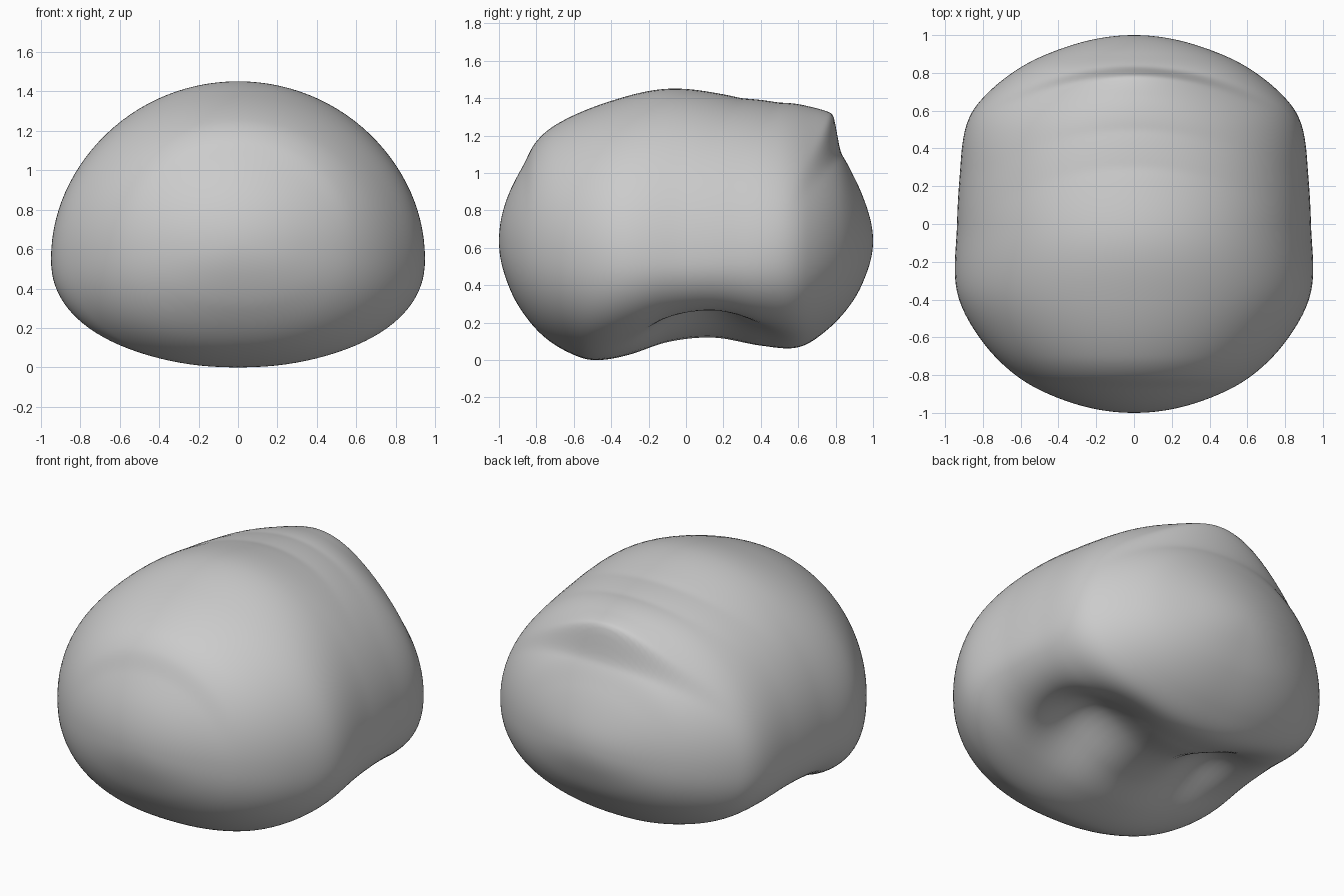
import bpy, bmesh, math

if "Cube" in bpy.data.objects:
    bpy.data.objects.remove(bpy.data.objects["Cube"])

# Profiles as (y, value): roof line, underside line, half width seen from above
ROOF = [(-1, .64), (-.96, .86), (-.87, 1.045), (-.81, 1.16), (-.7, 1.26), (-.4, 1.39),
        (-.1, 1.455), (.2, 1.425), (.5, 1.34), (.68, 1.24), (.82, 1.12), (.9, .98),
        (.97, .81), (1, .64)]
BELLY = [(-1, .64), (-.97, .46), (-.9, .3), (-.75, .12), (-.56, .015), (-.45, .003),
         (-.3, .03), (-.1, .09), (.15, .11), (.4, .075), (.6, .07), (.75, .16),
         (.9, .33), (.97, .48), (1, .64)]
WIDTH = [(-1, 0), (-.95, .32), (-.82, .6), (-.6, .82), (-.35, .94), (0, .938),
         (.24, .925), (.5, .895), (.64, .825), (.83, .6), (.95, .32), (1, 0)]
# Overhanging ledge at the upper back
LEDGE = [(-1, 0), (.3, 0), (.5, .04), (.68, .115), (.79, .165), (.825, 0), (2, 0)]


def smooth(points, y):
    """Hermite interpolation over the polar angle of y."""
    t = math.acos(max(-1, min(1, -y)))
    p = [(math.acos(max(-1, min(1, -a))), v) for a, v in points]
    i = 0
    while i < len(p) - 2 and t > p[i + 1][0]:
        i += 1

    def slope(k):
        a, b = p[max(k - 1, 0)], p[min(k + 1, len(p) - 1)]
        return (b[1] - a[1]) / (b[0] - a[0])
    h = p[i + 1][0] - p[i][0]
    s = (t - p[i][0]) / h
    return ((2*s**3 - 3*s**2 + 1) * p[i][1] + (s**3 - 2*s**2 + s) * h * slope(i)
            + (3*s**2 - 2*s**3) * p[i + 1][1] + (s**3 - s**2) * h * slope(i + 1))


def linear(points, y):
    for (a, u), (b, v) in zip(points, points[1:]):
        if y <= b:
            return u + (v - u) * (y - a) / (b - a)
    return 0


def surface_point(y, a):
    c, s = math.cos(a), math.sin(a)
    zc = .55 + .09 * y * y
    w = smooth(WIDTH, y)
    if s >= 0:
        x = w * c
        z = zc + (smooth(ROOF, y) - zc) * s
        # curved ledge fading toward the sides
        fade = s * s * math.exp(-(x / .6) ** 2)
        z += linear(LEDGE, y + .35 * x * x) * fade
    else:
        e = 2 / 2.3
        x = w * math.copysign(abs(c) ** e, c)
        z = zc - (zc - smooth(BELLY, y)) * abs(s) ** e
        # paired hollows underneath
        dent = math.exp(-((abs(x) - .42) / .18) ** 2 / 1.6 - ((y - .1) / .25) ** 2 / 1.6)
        z += .17 * dent * min(1, abs(s) * 1.8)
    return x, y, z


# Rounded body: rings along y closed by a pole at each end
RINGS, SEGS = 200, 112
bm = bmesh.new()
rings = []
for i in range(1, RINGS):
    y = -math.cos(math.pi * i / RINGS)
    rings.append([bm.verts.new(surface_point(y, 2 * math.pi * j / SEGS)) for j in range(SEGS)])
front = bm.verts.new((0, -1, .64))
back = bm.verts.new((0, 1, .64))
for j in range(SEGS):
    k = (j + 1) % SEGS
    for r0, r1 in zip(rings, rings[1:]):
        bm.faces.new((r0[j], r0[k], r1[k], r1[j]))
    bm.faces.new((front, rings[0][k], rings[0][j]))
    bm.faces.new((back, rings[-1][j], rings[-1][k]))

# Soften, then rest on the ground
for _ in range(3):
    bmesh.ops.smooth_vert(bm, verts=bm.verts[:], factor=.5, use_axis_x=True,
                          use_axis_y=True, use_axis_z=True)
low = min(v.co.z for v in bm.verts)
for v in bm.verts:
    v.co.z -= low
bmesh.ops.recalc_face_normals(bm, faces=bm.faces[:])
for f in bm.faces:
    f.smooth = True
mesh = bpy.data.meshes.new("rounded_body")
bm.to_mesh(mesh)
bm.free()
bpy.context.collection.objects.link(bpy.data.objects.new("rounded_body", mesh))
